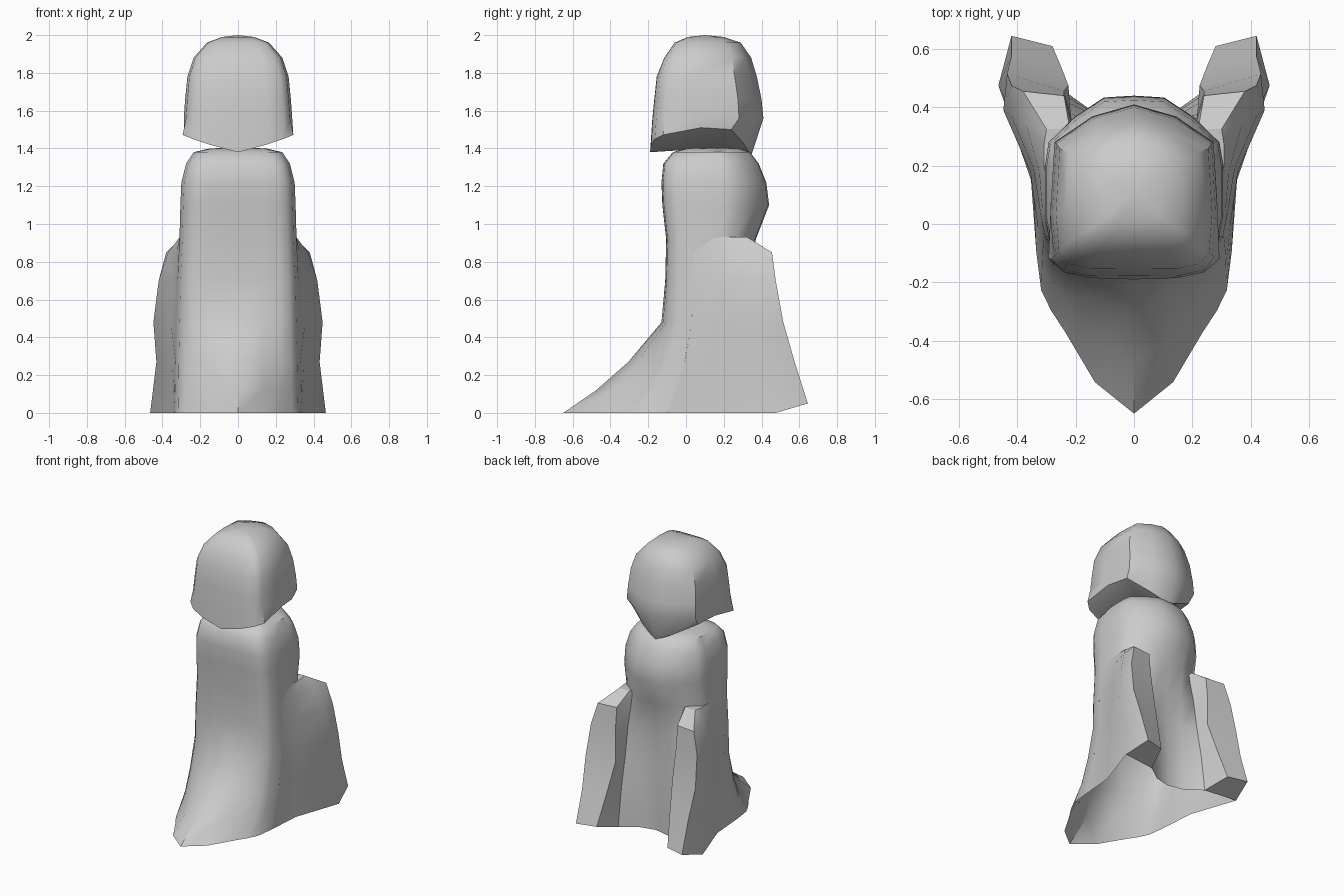
import bpy, bmesh, math

if "Cube" in bpy.data.objects:
    bpy.data.objects.remove(bpy.data.objects["Cube"])


def loft(name, rings, bottom=None, top=None, skip=None, sole=None, angle=42):
    """Skin closed rings; each end gets a fan to a point, or stays open (None).
    skip(row, segment) leaves side faces out, sole adds a face on the first ring."""
    bm = bmesh.new()
    vs = [[bm.verts.new(p) for p in r] for r in rings]
    n = len(rings[0])
    for k, (a, b) in enumerate(zip(vs, vs[1:])):
        for i in range(n):
            j = (i + 1) % n
            if not (skip and skip(k, i)):
                bm.faces.new((a[i], a[j], b[j], b[i]))
    for ring, tip in ((vs[0], bottom), (vs[-1], top)):
        if tip:
            t = bm.verts.new(tip)
            for i in range(n):
                bm.faces.new((ring[i], ring[(i + 1) % n], t))
    if sole:
        bm.faces.new([vs[0][i] for i in sole])
    bmesh.ops.delete(bm, geom=[v for v in bm.verts if not v.link_faces], context='VERTS')
    bmesh.ops.recalc_face_normals(bm, faces=bm.faces)
    mesh = bpy.data.meshes.new(name)
    bm.to_mesh(mesh)
    bm.free()
    ob = bpy.data.objects.new(name, mesh)
    bpy.context.collection.objects.link(ob)
    bpy.ops.object.select_all(action='DESELECT')
    ob.select_set(True)
    bpy.context.view_layer.objects.active = ob
    bpy.ops.object.shade_smooth_by_angle(angle=math.radians(angle))
    return ob


def mirrored(half):
    """Close a half outline running from centre front to centre back."""
    return half + [(-x, y, z) for x, y, z in reversed(half[1:-1])]


# body: hollow shell, flat front flaring into a pointed train, rounded back,
# with the lower back scooped between the legs and open where the legs join
front_x = [0, .4, .7, .85, .95, 1]
flat = [0, .005, .03, .1, .28, .62]
train = [0, .14, .36, .46, .55, .72]
back_x = [1, .96, .67, .34, 0]
round_back = [.25, .5, .77, .98, 1]
scooped = [.4, .9, 1.48, 1.12, 1]
MID = .12
body_rows = [  # z, half width, front y, back y, train amount, scoop amount
    (0, .335, -.65, .34, 1, 1), (.12, .332, -.475, .34, 1, .92), (.27, .33, -.305, .34, .8, .8),
    (.48, .325, -.13, .335, .2, .6), (.7, .32, -.11, .335, 0, .4), (.92, .31, -.105, .37, 0, 0),
    (1.1, .305, -.125, .44, 0, 0), (1.22, .30, -.13, .425, 0, 0), (1.32, .275, -.12, .385, 0, 0),
    (1.38, .235, -.07, .34, 0, 0), (1.40, .15, 0, .28, 0, 0)]
rings = []
for z, w, yf, yb, t, s in body_rows:
    half = [(w * fx, yf + (MID - yf) * (a + (b - a) * t), z)
            for fx, a, b in zip(front_x, flat, train)]
    half += [(w * fx, MID + (yb - MID) * (a + (b - a) * s), z)
             for fx, a, b in zip(back_x, round_back, scooped)]
    rings.append(mirrored(half))
loft("body", rings, top=(0, .14, 1.405),
     skip=lambda k, i: k < 4 and (5 <= i <= 7 or 12 <= i <= 14))

# head: domed hood with a keeled underside and a face tapering to the chin
outline = [(0, 0), (.55, .003), (.84, .035), (.96, .11), (1, .36), (.95, .78), (.5, .93), (0, 1)]
lower = [(0, -.19, 1.38), (.15, -.185, 1.42), (.24, -.165, 1.45), (.293, -.12, 1.472),
         (.285, .08, 1.51), (.26, .24, 1.50), (.12, .31, 1.42), (0, .345, 1.36)]
rings = [mirrored(lower)]
for z, w, yf, yb in [(1.56, .287, -.178, .41), (1.66, .28, -.168, .40), (1.78, .268, -.155, .375),
                     (1.88, .235, -.115, .345), (1.96, .165, -.06, .29), (1.99, .085, .01, .2)]:
    rings.append(mirrored([(w * fx, yf + (yb - yf) * f, z) for fx, f in outline]))
loft("head", rings, (0, .12, 1.40), (0, .1, 2.0))

# legs: angular slabs leaning out to the toes, hollow and merged with the body shell
leg_rows = [  # z, then x,y of: outer front, middle, outer corner, back outer, back inner, inner front
    (.27, [(.33, -.007), (.348, .17), (.432, .41), (.42, .575), (.25, .54), (.221, .40)]),
    (.48, [(.325, .03), (.356, .18), (.448, .39), (.435, .515), (.225, .475), (.217, .37)]),
    (.70, [(.32, .033), (.345, .19), (.42, .37), (.42, .475), (.24, .455), (.214, .34)]),
    (.85, [(.313, .036), (.325, .18), (.37, .34), (.38, .455), (.24, .44), (.20, .31)]),
    (.93, [(.308, .04), (.309, .15), (.309, .27), (.30, .325), (.22, .325), (.19, .27)])]
foot = [(.335, -.095, 0), (.353, .15, 0), (.465, .475, 0),
        (.42, .645, .05), (.28, .61, .05), (.224, .446, 0)]
for side, label in ((1, "right"), (-1, "left")):
    rings = [foot] + [[(x, y, z) for x, y in pts] for z, pts in leg_rows]
    rings = [[(side * x, y, z) for x, y, z in r] for r in rings]
    loft(label + "_leg", rings, top=(side * .27, .26, .93),
         skip=lambda k, i: i == 5, sole=(2, 3, 4, 5), angle=30)
